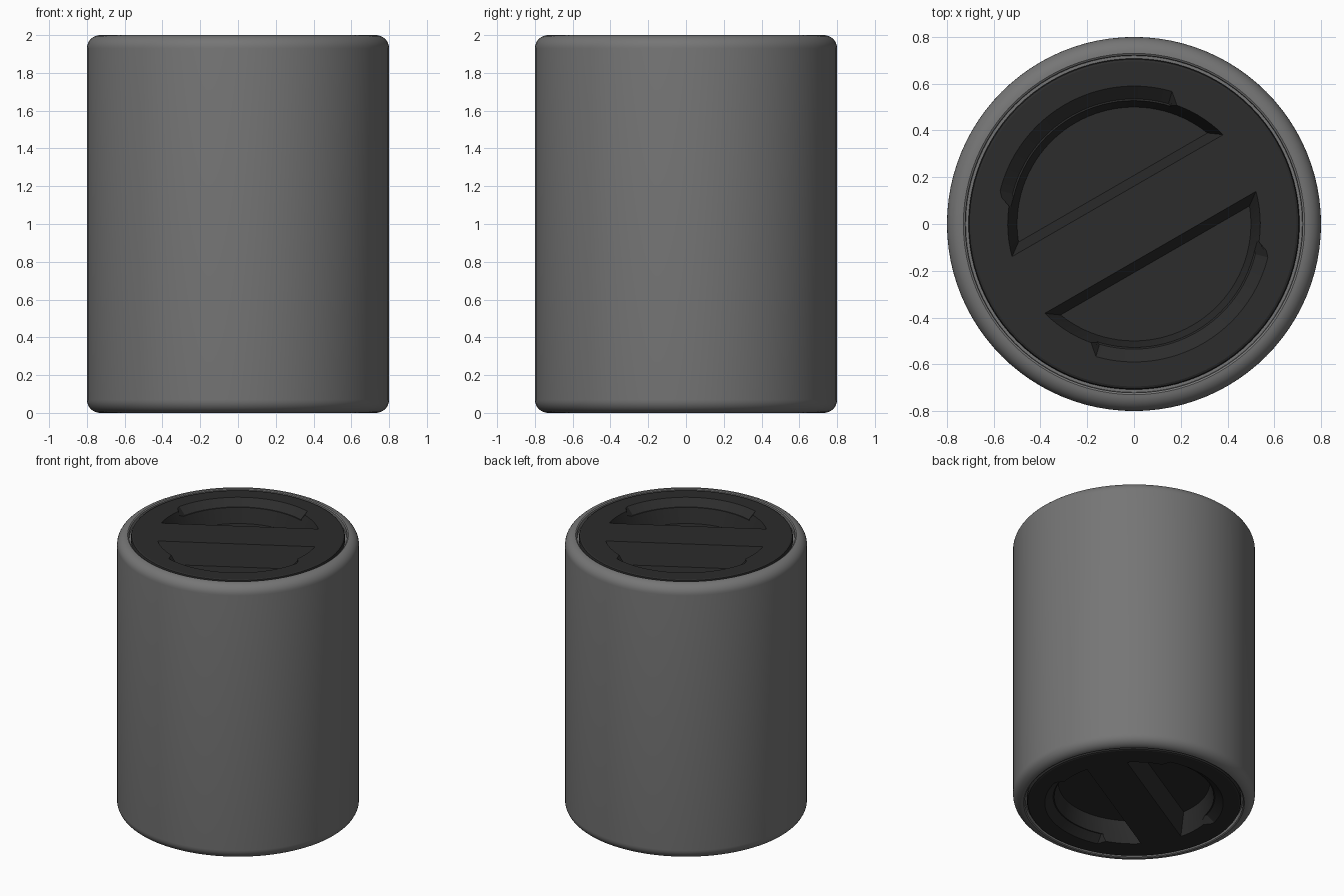
import bpy, bmesh
from math import sin, cos, pi, radians, asin, acos, sqrt

if "Cube" in bpy.data.objects:
    bpy.data.objects.remove(bpy.data.objects["Cube"])

SEG = 96
BAR_ANGLE = radians(30)


def material(name, g):
    m = bpy.data.materials.new(name)
    m.diffuse_color = (g, g, g, 1)
    m.use_nodes = True
    m.node_tree.nodes["Principled BSDF"].inputs["Base Color"].default_value = m.diffuse_color
    return m


def new_object(name, bm, mat=None):
    bmesh.ops.recalc_face_normals(bm, faces=bm.faces)
    me = bpy.data.meshes.new(name)
    bm.to_mesh(me)
    bm.free()
    ob = bpy.data.objects.new(name, me)
    bpy.context.collection.objects.link(ob)
    if mat:
        me.materials.append(mat)
    return ob


def rings_mesh(rings, caps):
    """Skin a stack of equal-length closed rings."""
    bm = bmesh.new()
    vs = [[bm.verts.new(p) for p in r] for r in rings]
    n = len(rings[0])
    for a, b in zip(vs, vs[1:]):
        for i in range(n):
            j = (i + 1) % n
            bm.faces.new((a[i], a[j], b[j], b[i]))
    if caps:
        bm.faces.new(vs[0])
        bm.faces.new(vs[-1])
    return bm


def lathe(profile, caps):
    return rings_mesh([[(r * cos(2 * pi * i / SEG), r * sin(2 * pi * i / SEG), z)
                        for i in range(SEG)] for r, z in profile], caps)


def smooth(ob, angle):
    bpy.ops.object.select_all(action='DESELECT')
    ob.select_set(True)
    bpy.context.view_layer.objects.active = ob
    bpy.ops.object.shade_smooth_by_angle(angle=radians(angle))


def arc(r, half, n=40):
    """Arc centred on the direction across the bar, as (x, y)."""
    mid = BAR_ANGLE + pi / 2
    return [(r * cos(mid + half * (2 * i / n - 1)), r * sin(mid + half * (2 * i / n - 1)))
            for i in range(n + 1)]


def cutter(name, top, bottom, depth, turn):
    """Tapered pocket, carried a little above the cap surface."""
    s = -1 if turn else 1
    k = 0.02 / depth
    over = [(t[0] + (t[0] - b[0]) * k, t[1] + (t[1] - b[1]) * k) for t, b in zip(top, bottom)]
    ob = new_object(name, rings_mesh([[(s * x, s * y, 2.02) for x, y in over],
                                      [(s * x, s * y, 2 - depth) for x, y in bottom]], True))
    ob.hide_render = True
    return ob


body_mat = material("body_grey", 0.18)
cap_mat = material("cap_dark", 0.025)

# Body: straight side with rounded ends and a small lip around each cap
R = 0.07
upper = [(0.8 - R + R * cos(a * pi / 16), 2 - R + R * sin(a * pi / 16)) for a in range(9)]
upper += [(0.722, 1.995), (0.72, 1.965), (0.69, 1.965)]
profile = [(r, 2 - z) for r, z in reversed(upper)] + upper
body = new_object("body", lathe(profile, False), body_mat)
smooth(body, 35)

# Top cap: disc with a softened rim
top_cap = new_object("top_cap", lathe([(0.708, 1.75), (0.708, 1.985), (0.704, 1.996),
                                       (0.695, 2.0)], True), cap_mat)

# Two finger pockets either side of the grip bar, each with a sloped shelf
pocket_top = arc(0.54, acos(0.14 / 0.54))
pocket_bottom = arc(0.50, acos(0.18 / 0.50))
inner = arc(0.50, radians(56), 1)
shelf_top = arc(0.59, radians(46)) + inner[::-1]
shelf_bottom = arc(0.535, radians(46)) + inner[::-1]
cutters = []
for turn in (False, True):
    cutters.append(cutter("pocket_cutter", pocket_top, pocket_bottom, 0.15, turn))
    cutters.append(cutter("shelf_cutter", shelf_top, shelf_bottom, 0.045, turn))
for c in cutters:
    mod = top_cap.modifiers.new("pocket", 'BOOLEAN')
    mod.operation = 'DIFFERENCE'
    mod.solver = 'EXACT'
    mod.object = c
bpy.context.view_layer.update()
dg = bpy.context.evaluated_depsgraph_get()
cut_mesh = bpy.data.meshes.new_from_object(top_cap.evaluated_get(dg))
top_cap.modifiers.clear()
top_cap.data = cut_mesh
for c in cutters:
    bpy.data.objects.remove(c)
smooth(top_cap, 20)

# Bottom cap: mirror image of the top one
bm = bmesh.new()
bm.from_mesh(top_cap.data)
for v in bm.verts:
    v.co.z = 2 - v.co.z
bottom_cap = new_object("bottom_cap", bm, None)
bottom_cap.data.materials.clear()
bottom_cap.data.materials.append(cap_mat)
smooth(bottom_cap, 20)
